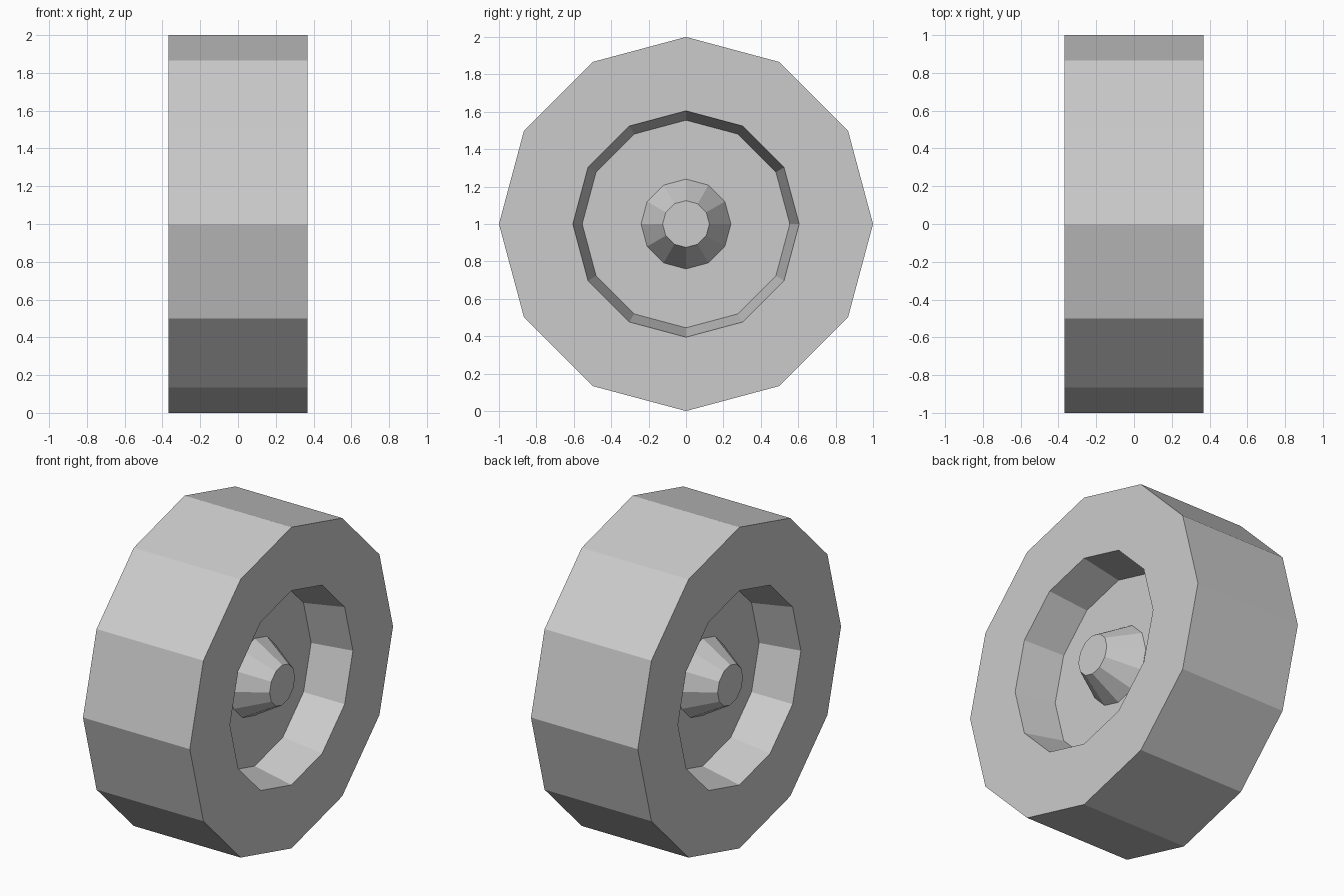
import bpy, bmesh
from math import sin, cos, tau

cube = bpy.data.objects.get("Cube")
if cube:
    bpy.data.objects.remove(cube, do_unlink=True)

SIDES = 12
HALF_WIDTH = 0.368
FLOOR_X = 0.115    # recess floor distance from the middle plane
TIP_X = 0.305      # outer end of the hub

grey = bpy.data.materials.new("plain grey")
grey.use_nodes = True
colour = (0.6, 0.6, 0.6, 1)
grey.diffuse_color = colour
grey.node_tree.nodes["Principled BSDF"].inputs["Base Color"].default_value = colour


def lathe(name, profile, cap_start=True):
    """Turn (x, radius) points around the axle into a flat-faced solid."""
    bm = bmesh.new()
    rings = []
    for x, r in profile:
        rings.append([bm.verts.new((x, r * sin(tau * i / SIDES), r * cos(tau * i / SIDES)))
                      for i in range(SIDES)])
    for a, b in zip(rings, rings[1:]):
        for i in range(SIDES):
            j = (i + 1) % SIDES
            bm.faces.new((a[i], a[j], b[j], b[i]))
    if cap_start:
        bm.faces.new(rings[0])
    bm.faces.new(rings[-1][::-1])
    bmesh.ops.recalc_face_normals(bm, faces=bm.faces)
    mesh = bpy.data.meshes.new(name)
    bm.to_mesh(mesh)
    bm.free()
    mesh.materials.append(grey)
    obj = bpy.data.objects.new(name, mesh)
    obj.location.z = 1
    bpy.context.collection.objects.link(obj)
    return obj


# Wheel body: tread, side walls and a tapered recess on each side
side = [(FLOOR_X, 0.555), (HALF_WIDTH, 0.605), (HALF_WIDTH, 1.0)]
lathe("wheel_body", [(-x, r) for x, r in side] + side[::-1])

# Tapered hub standing on each recess floor
for name, s in (("left_hub", 1), ("right_hub", -1)):
    lathe(name, [(s * FLOOR_X, 0.24), (s * TIP_X, 0.125)], cap_start=False)
